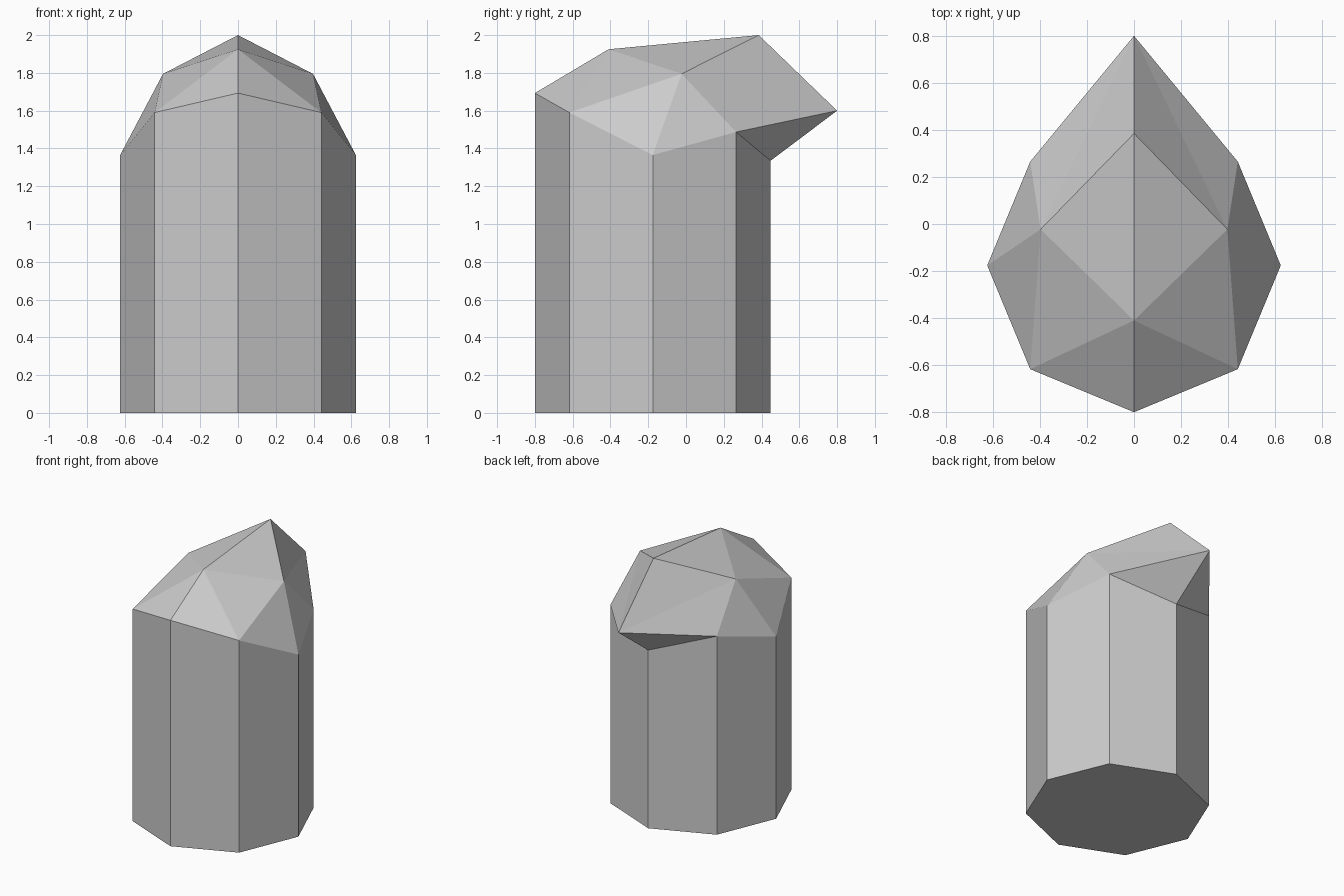
import bpy, bmesh, math

old = bpy.data.objects.get("Cube")
if old:
    bpy.data.objects.remove(old, do_unlink=True)

# One grey stone colour
stone = bpy.data.materials.new("grey_stone")
stone.use_nodes = True
grey = (0.6, 0.6, 0.6, 1)
stone.diffuse_color = grey
stone.node_tree.nodes["Principled BSDF"].inputs["Base Color"].default_value = grey

bm = bmesh.new()
radius, centre_y = 0.624, -0.176

# Half of the octagonal shaft, front to back, with an uneven top rim
rim_heights = (1.693, 1.59, 1.365, 1.487, 1.335)
base, rim = [], []
for i, z in enumerate(rim_heights):
    a = math.pi * i / 4
    x, y = radius * math.sin(a), centre_y - radius * math.cos(a)
    if i in (0, 4):
        x = 0
    base.append(bm.verts.new((x, y, 0)))
    rim.append(bm.verts.new((x, y, z)))
for i in range(4):
    bm.faces.new((base[i], base[i + 1], rim[i + 1], rim[i]))
bm.faces.new(base[::-1])

# Faceted crown with a tip hanging over the back
front, side_front, side, side_back, back = rim
brow = bm.verts.new((0, -0.41, 1.925))
shoulder = bm.verts.new((0.397, -0.023, 1.795))
peak = bm.verts.new((0, 0.385, 2.0))
tip = bm.verts.new((0, 0.8, 1.6))
for facet in ((front, side_front, brow), (side_front, shoulder, brow),
              (side_front, side, shoulder), (side, side_back, shoulder),
              (side_back, tip, shoulder), (tip, peak, shoulder),
              (brow, shoulder, peak), (side_back, back, tip)):
    bm.faces.new(facet)

mesh = bpy.data.meshes.new("faceted_pillar")
bm.to_mesh(mesh)
bm.free()
mesh.materials.append(stone)
pillar = bpy.data.objects.new("faceted_pillar", mesh)
bpy.context.collection.objects.link(pillar)

# Mirror the half to close the pillar
mirror = pillar.modifiers.new("mirror", 'MIRROR')
mirror.use_axis[0] = True
mirror.use_clip = True
mirror.merge_threshold = 0.001
